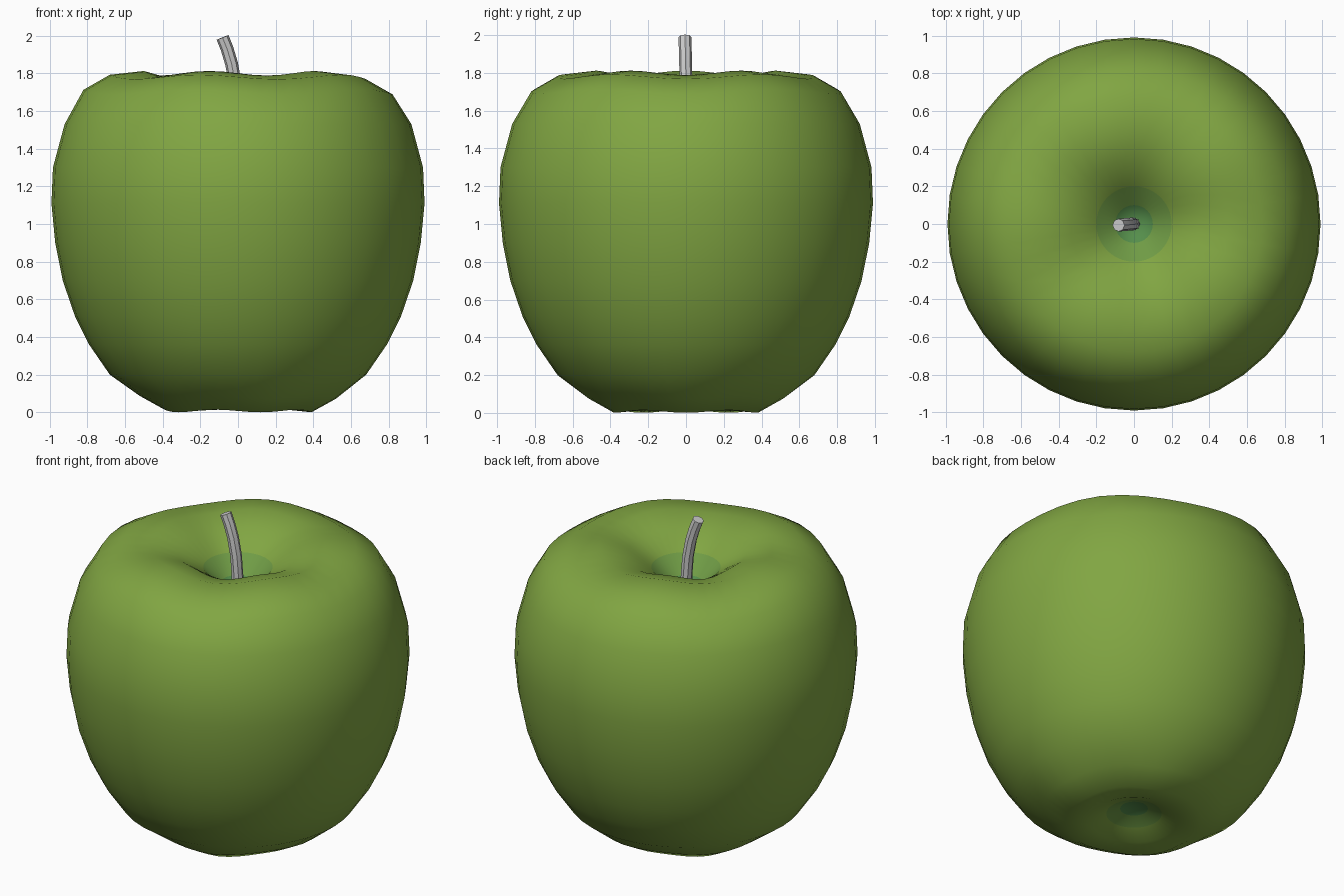
import bpy, bmesh, math

if "Cube" in bpy.data.objects:
    bpy.data.objects.remove(bpy.data.objects["Cube"])

SEGMENTS = 40


def material(name, color):
    m = bpy.data.materials.new(name)
    m.diffuse_color = (*color, 1)
    m.use_nodes = True
    m.node_tree.nodes["Principled BSDF"].inputs["Base Color"].default_value = m.diffuse_color
    return m


# Half cross-section of the fruit (radius, height), bottom hollow to stem hollow
profile = [(0, .10), (.08, .09), (.16, .055), (.26, .015), (.39, .008),
           (.52, .08), (.68, .20), (.79, .36), (.865, .51), (.93, .70),
           (.97, .90), (.99, 1.11), (.982, 1.30), (.92, 1.53), (.82, 1.70),
           (.68, 1.78), (.50, 1.80), (.34, 1.755), (.20, 1.67), (.10, 1.57),
           (0, 1.51)]

# Apple body: revolved profile with five faint lobes on the shoulders and base
bm = bmesh.new()
rings = []
for r, z in profile:
    if r == 0:
        rings.append([bm.verts.new((0, 0, z))] * SEGMENTS)
        continue
    ring = []
    for i in range(SEGMENTS):
        a = math.tau * i / SEGMENTS
        lobe = math.cos(5 * (a - math.pi))
        dz = 0
        if .3 < r < .85:
            dz = .012 * lobe if z > 1.6 else .007 * lobe if z < .1 else 0
        ring.append(bm.verts.new((r * math.cos(a), r * math.sin(a), z + dz)))
    rings.append(ring)

for k in range(len(rings) - 1):
    low, high = rings[k], rings[k + 1]
    for i in range(SEGMENTS):
        j = (i + 1) % SEGMENTS
        corners = list(dict.fromkeys([low[i], low[j], high[j], high[i]]))
        face = bm.faces.new(corners)
        face.smooth = True
        outer = max(profile[k][0], profile[k + 1][0])
        face.material_index = 2 if outer < .12 else 1 if outer < .21 else 0

mesh = bpy.data.meshes.new("apple_body")
bm.to_mesh(mesh)
bm.free()
for name, color in (("skin_green", (.22, .38, .055)),
                    ("hollow_edge_green", (.16, .33, .06)),
                    ("hollow_green", (.09, .27, .07))):
    mesh.materials.append(material(name, color))
bpy.context.collection.objects.link(bpy.data.objects.new("apple_body", mesh))

# Stem: bent round rod rising from the hollow
curve = bpy.data.curves.new("stem", "CURVE")
curve.dimensions = "3D"
curve.bevel_depth = .034
curve.bevel_resolution = 2
curve.use_fill_caps = True
path = [(0, 0, 1.46), (-.004, 0, 1.62), (-.014, 0, 1.74),
        (-.034, -.002, 1.85), (-.058, -.004, 1.93), (-.082, -.006, 1.99)]
spline = curve.splines.new("POLY")
spline.points.add(len(path) - 1)
for p, co in zip(spline.points, path):
    p.co = (*co, 1)
stem = bpy.data.objects.new("stem", curve)
bpy.context.collection.objects.link(stem)
bpy.context.view_layer.objects.active = stem
stem.select_set(True)
bpy.ops.object.convert(target="MESH")
bpy.ops.object.shade_smooth_by_angle(angle=math.radians(40))
